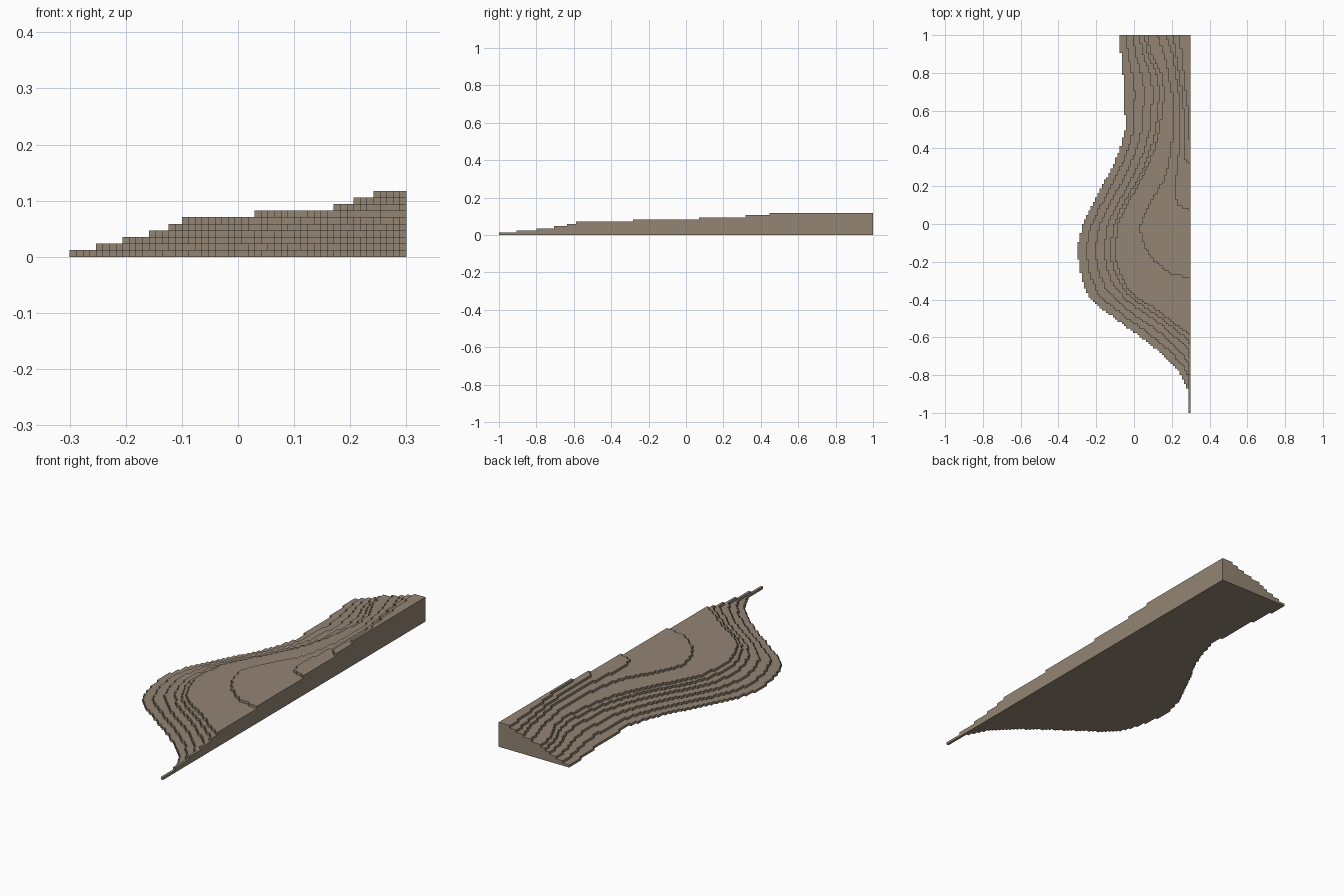
import bpy
import bmesh
from mathutils import Vector

cube = bpy.data.objects.get("Cube")
if cube:
    bpy.data.objects.remove(cube, do_unlink=True)

# Block grid: the hillside is made of equal cubes
COLUMNS, ROWS = 51, 170
CELL = 2 / ROWS

# Contour lines as (y, x) points running from the front to the back.
# The shoreline and the plateau rim have matching points, so they can be blended.
shoreline = [(-1, .288), (-.87, .285), (-.8, .25), (-.75, .21), (-.7, .16),
             (-.65, .1), (-.6, .04), (-.56, -.02), (-.5, -.1), (-.45, -.17),
             (-.4, -.23), (-.3, -.275), (-.16, -.3), (-.11, -.3), (0, -.27),
             (.1, -.22), (.2, -.17), (.3, -.115), (.4, -.075), (.5, -.045),
             (.7, -.05), (.8, -.06), (.9, -.07), (1, -.08)]
plateau_rim = [(-.58, .294), (-.575, .28), (-.55, .24), (-.52, .2), (-.485, .16),
               (-.45, .11), (-.42, .06), (-.38, 0), (-.35, -.03), (-.32, -.045),
               (-.28, -.065), (-.22, -.09), (-.16, -.1), (-.11, -.1), (0, -.085),
               (.1, -.04), (.2, .02), (.3, .07), (.4, .11), (.5, .135),
               (.7, .16), (.8, .14), (.9, .09), (1, .07)]

# Upper terraces
shelf = [(-.28, .27), (-.265, .2), (-.235, .15), (-.19, .1), (-.11, .05),
         (-.02, .03), (.04, .05), (.14, .1), (.22, .15), (.3, .18),
         (.5, .21), (.7, .2), (.85, .17), (1, .125)]
upper_shelf = [(.075, .29), (.1, .23), (.18, .215), (.36, .235),
               (.5, .245), (.7, .235), (.9, .2), (1, .17)]
shoulder = [(.32, .29), (.34, .27), (.45, .26), (.6, .26), (.75, .245), (1, .205)]
crest = [(.45, .29), (.6, .285), (.75, .265), (1, .24)]


def blend(first, second, amount):
    """Contour lying part of the way between two matching contours."""
    return [tuple(Vector(a).lerp(Vector(b), amount)) for a, b in zip(first, second)]


def edge_at(contour, y):
    """Left edge of a terrace at y, or None in front of the terrace."""
    if y < contour[0][0] - CELL / 2:
        return None
    y = max(y, contour[0][0])
    for (y_a, x_a), (y_b, x_b) in zip(contour, contour[1:]):
        if y <= y_b:
            return x_a + (x_b - x_a) * (y - y_a) / (y_b - y_a)
    return contour[-1][1]


slope = [blend(shoreline, plateau_rim, amount) for amount in (0, .24, .48, .71, .88, 1)]
terraces = slope + [shelf, upper_shelf, shoulder, crest]

# Fill every terrace with cells
filled = set()
for level, contour in enumerate(terraces):
    for row in range(ROWS):
        edge = edge_at(contour, (row + .5) * CELL - 1)
        if edge is None:
            continue
        for column in range(COLUMNS):
            x = (column + .5 - COLUMNS / 2) * CELL
            below = level == 0 or (column, row, level - 1) in filled
            if x >= edge and below:
                filled.add((column, row, level))

# Skin the outside of the cells
bm = bmesh.new()
corners = {}


def corner(position):
    key = tuple(position)
    if key not in corners:
        column, row, level = key
        corners[key] = bm.verts.new(((column - COLUMNS / 2) * CELL,
                                     row * CELL - 1, level * CELL))
    return corners[key]


for cell in filled:
    for axis in range(3):
        for side in (0, 1):
            neighbour = list(cell)
            neighbour[axis] += 2 * side - 1
            if tuple(neighbour) in filled:
                continue
            quad = []
            for u, v in ((0, 0), (1, 0), (1, 1), (0, 1)):
                point = list(cell)
                point[axis] += side
                point[(axis + 1) % 3] += u
                point[(axis + 2) % 3] += v
                quad.append(corner(point))
            bm.faces.new(quad if side else quad[::-1])

# Merge the flat areas into clean terrace faces
bmesh.ops.dissolve_limit(bm, angle_limit=.01, verts=bm.verts[:], edges=bm.edges[:])

mesh = bpy.data.meshes.new("terraced_hillside")
bm.to_mesh(mesh)
bm.free()
hillside = bpy.data.objects.new("terraced_hillside", mesh)
bpy.context.collection.objects.link(hillside)

# Earth colour
earth = bpy.data.materials.new("earth_brown")
earth.use_nodes = True
colour = (.29, .235, .172, 1)
earth.diffuse_color = colour
earth.node_tree.nodes["Principled BSDF"].inputs["Base Color"].default_value = colour
mesh.materials.append(earth)
